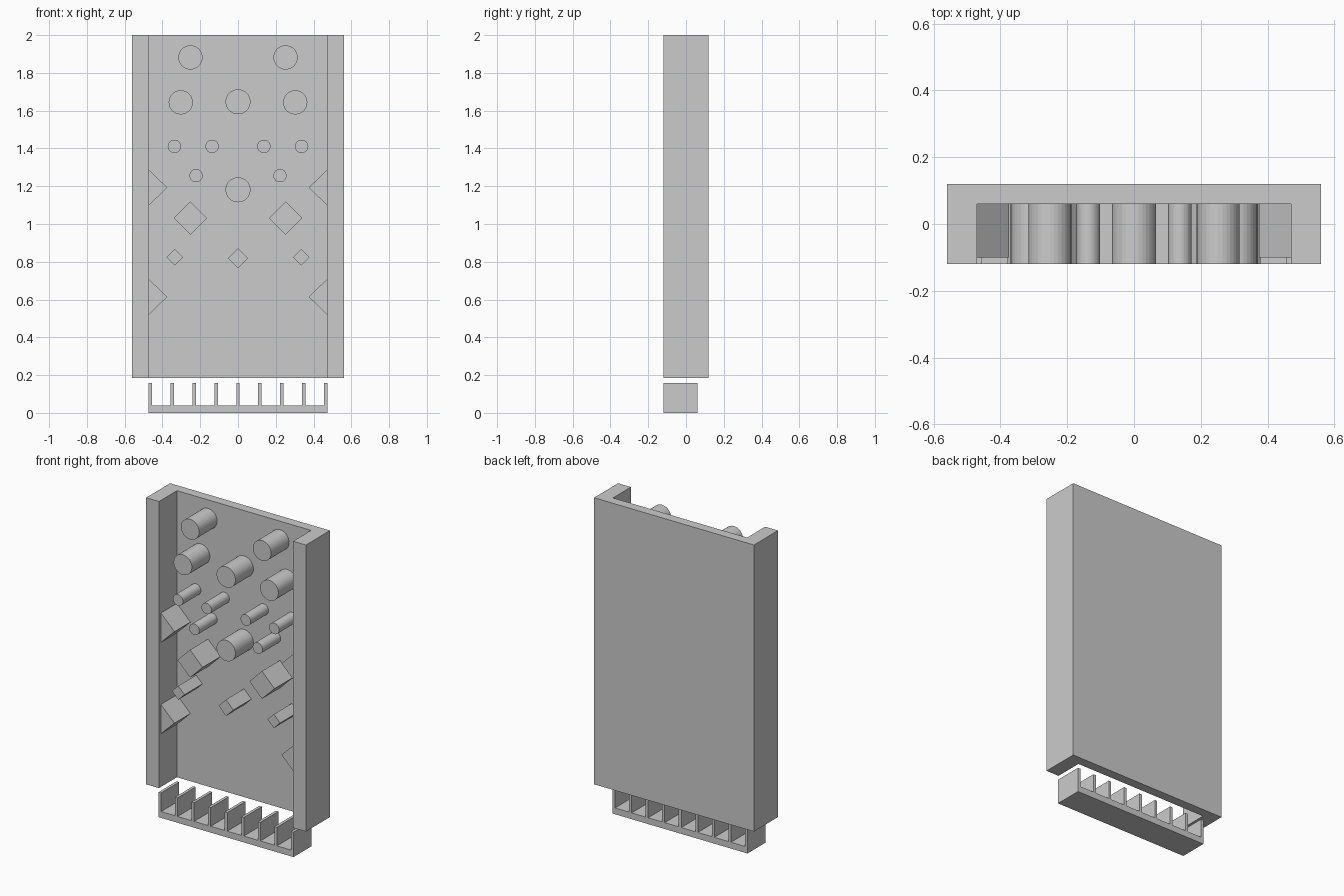
import bpy, bmesh, math

if "Cube" in bpy.data.objects:
    bpy.data.objects.remove(bpy.data.objects["Cube"])

FRONT, INNER, BACK = -0.12, 0.06, 0.12


def prism(name, outline, y0, y1):
    """Extrude an x-z outline from y0 to y1."""
    bm = bmesh.new()
    a = [bm.verts.new((x, y0, z)) for x, z in outline]
    b = [bm.verts.new((x, y1, z)) for x, z in outline]
    bm.faces.new(a)
    bm.faces.new(b[::-1])
    n = len(a)
    for i in range(n):
        j = (i + 1) % n
        bm.faces.new((a[i], b[i], b[j], a[j]))
    bmesh.ops.recalc_face_normals(bm, faces=bm.faces)
    mesh = bpy.data.meshes.new(name)
    bm.to_mesh(mesh)
    bm.free()
    obj = bpy.data.objects.new(name, mesh)
    bpy.context.collection.objects.link(obj)
    return obj


def ngon(x, z, r, n):
    return [(x + r * math.cos(2 * math.pi * i / n),
             z + r * math.sin(2 * math.pi * i / n)) for i in range(n)]


# U-shaped board: extruded in y as one x-y profile stood upright
profile = [(-0.56, FRONT), (-0.47, FRONT), (-0.47, INNER), (0.47, INNER),
           (0.47, FRONT), (0.56, FRONT), (0.56, BACK), (-0.56, BACK)]
bm = bmesh.new()
base = bm.faces.new([bm.verts.new((x, y, 0.185)) for x, y in profile])
ext = bmesh.ops.extrude_face_region(bm, geom=[base])["geom"]
top = [v for v in ext if isinstance(v, bmesh.types.BMVert)]
bmesh.ops.translate(bm, verts=top, vec=(0, 0, 1.815))
if not base.is_valid or len(base.link_faces if hasattr(base, "link_faces") else []) == 0:
    if len(bm.faces) < len(profile) + 2:
        bm.faces.new([v for v in bm.verts if v not in top])
bmesh.ops.recalc_face_normals(bm, faces=bm.faces)
mesh = bpy.data.meshes.new("board")
bm.to_mesh(mesh)
bm.free()
bpy.context.collection.objects.link(bpy.data.objects.new("board", mesh))

# Pegs: (kind, sides, |x|, z, radius), mirrored when off centre
pegs = [
    ("round_peg", 32, 0.252, 1.882, 0.064),
    ("round_peg", 32, 0.303, 1.644, 0.064),
    ("round_peg", 32, 0, 1.647, 0.066),
    ("round_peg", 32, 0, 1.181, 0.066),
    ("small_peg", 32, 0.337, 1.411, 0.035),
    ("small_peg", 32, 0.137, 1.411, 0.035),
    ("small_peg", 32, 0.222, 1.256, 0.035),
    ("diamond_peg", 4, 0.252, 1.031, 0.088),
    ("small_diamond_peg", 4, 0.335, 0.824, 0.044),
    ("small_diamond_peg", 4, 0, 0.819, 0.052),
]
for name, sides, px, z, r in pegs:
    for x in ((-px, px) if px else (0,)):
        prism(name, ngon(x, z, r, sides), FRONT, INNER)

# Triangular deflectors on the side walls
for s in (-1, 1):
    for z in (1.193, 0.614):
        prism("wall_wedge", [(s * 0.47, z - 0.093), (s * 0.375, z),
                             (s * 0.47, z + 0.093)], -0.10, INNER)

# Catch tray: one comb outline, floor with nine dividers
count, half, thick, floor, height = 9, 0.473, 0.018, 0.04, 0.158
comb = [(half, 0), (-half, 0)]
for i in range(count):
    x = -half + i * (2 * half - thick) / (count - 1)
    if i:
        comb.append((x, floor))
    comb += [(x, height), (x + thick, height)]
    if i < count - 1:
        comb.append((x + thick, floor))
prism("catch_tray", comb, FRONT, INNER)
